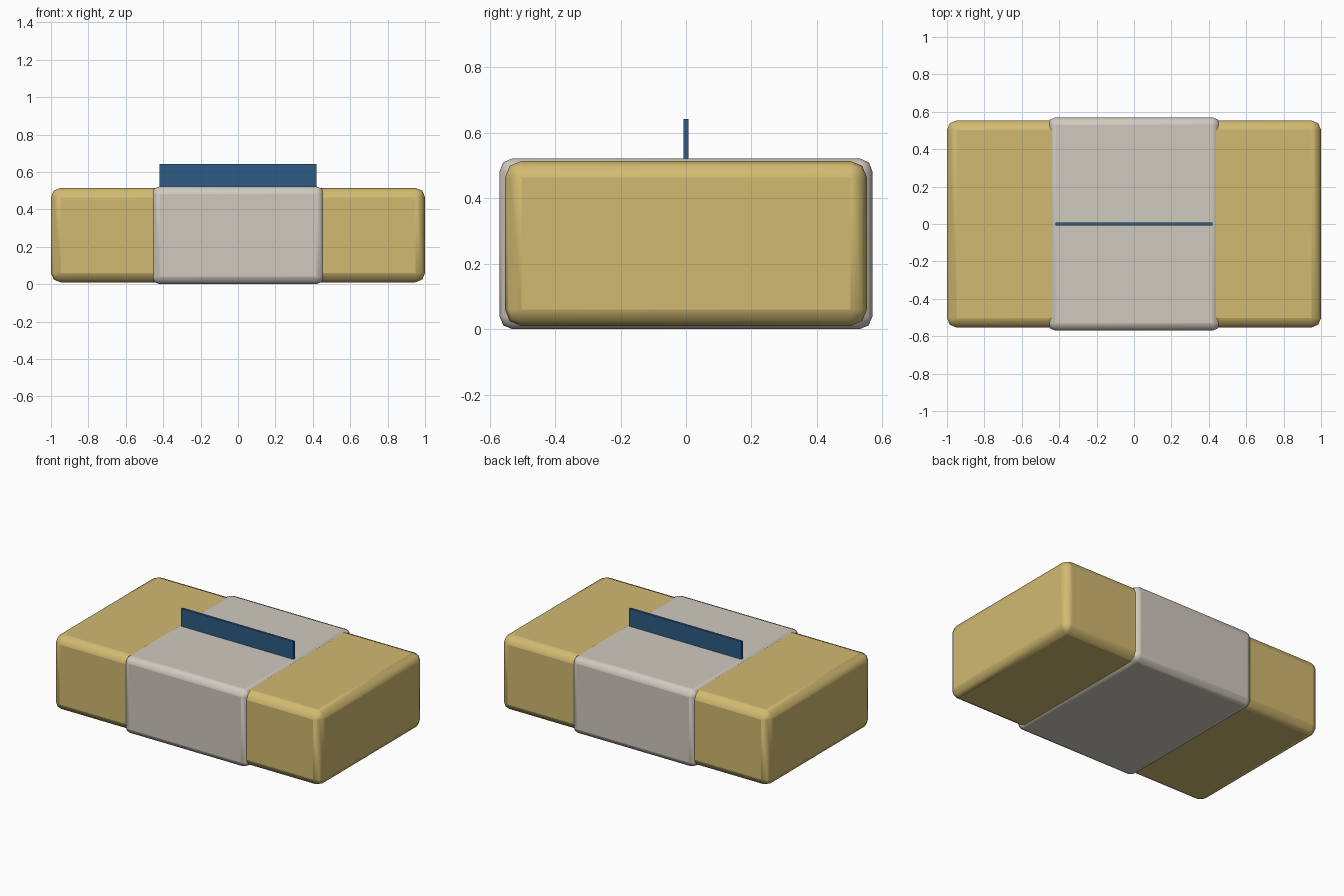
import bpy
import math

if "Cube" in bpy.data.objects:
    bpy.data.objects.remove(bpy.data.objects["Cube"])


def material(name, rgb):
    m = bpy.data.materials.new(name)
    m.diffuse_color = (*rgb, 1.0)
    m.use_nodes = True
    m.node_tree.nodes["Principled BSDF"].inputs["Base Color"].default_value = m.diffuse_color
    return m


def box(name, size, z, mat, bevel=0.0):
    bpy.ops.mesh.primitive_cube_add(size=1, location=(0, 0, z))
    ob = bpy.context.object
    ob.name = name
    ob.scale = size
    bpy.ops.object.transform_apply(location=False, rotation=False, scale=True)
    ob.data.materials.append(mat)
    if bevel:
        bpy.ops.object.shade_smooth_by_angle(angle=math.radians(50))
        mod = ob.modifiers.new("rounded_edges", 'BEVEL')
        mod.width = bevel
        mod.segments = 2
        bpy.ops.object.modifier_apply(modifier=mod.name)
        bpy.ops.object.shade_smooth_by_angle(angle=math.radians(50))
        # keep the big faces flat, blend only the rounded edges
        wn = ob.modifiers.new("flat_faces", 'WEIGHTED_NORMAL')
        wn.keep_sharp = True
    return ob


gold = material("straw gold", (0.64, 0.49, 0.165))
pale = material("warm pale grey", (0.63, 0.59, 0.52))
blue = material("deep blue", (0.026, 0.105, 0.235))

# main block
box("block", (2.0, 1.106, 0.504), 0.262, gold, 0.05)
# wrapper band around the middle
box("band", (0.92, 1.14, 0.522), 0.261, pale, 0.04)
# thin upright fin on top, rooted in the band
box("fin", (0.84, 0.016, 0.133), 0.5755, blue)
